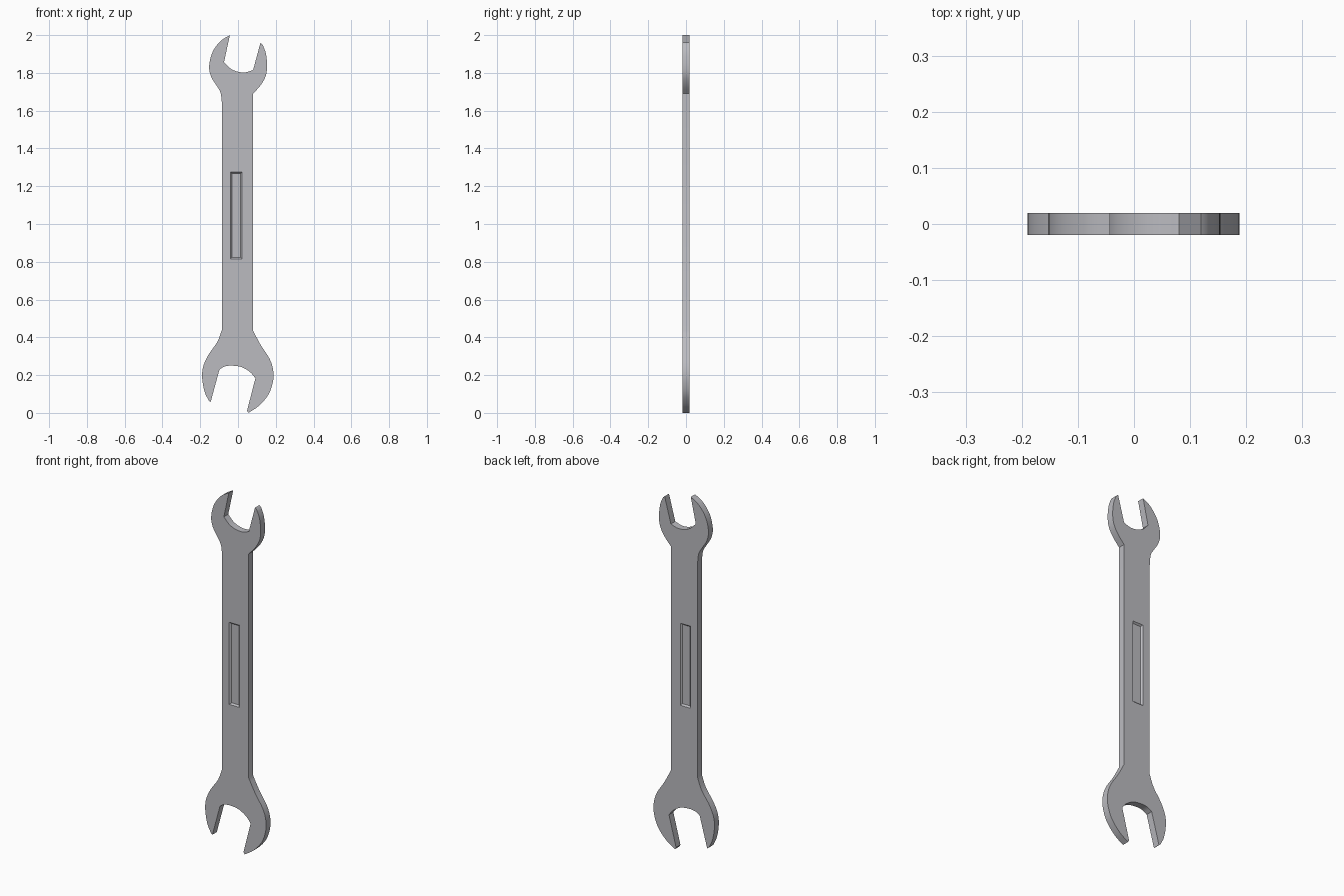
import bpy, bmesh, math
from mathutils import Vector

if "Cube" in bpy.data.objects:
    bpy.data.objects.remove(bpy.data.objects["Cube"])

HALF = 0.0193  # half thickness

steel = bpy.data.materials.new("steel_grey")
steel.diffuse_color = (0.5, 0.5, 0.53, 1)
steel.use_nodes = True
steel.node_tree.nodes["Principled BSDF"].inputs["Base Color"].default_value = steel.diffuse_color


def smooth(pts, n=4):
    """Catmull-Rom curve through the points, last point left out."""
    p = [Vector(q) for q in pts]
    p = [2 * p[0] - p[1]] + p + [2 * p[-1] - p[-2]]
    out = []
    for a, b, c, d in zip(p, p[1:], p[2:], p[3:]):
        for i in range(n):
            t = i / n
            out.append(0.5 * (2 * b + (c - a) * t + (2 * a - 5 * b + 4 * c - d) * t * t
                              + (3 * b - a - 3 * c + d) * t ** 3))
    return out


def make_object(name, bm):
    bmesh.ops.recalc_face_normals(bm, faces=bm.faces)
    me = bpy.data.meshes.new(name)
    bm.to_mesh(me)
    bm.free()
    me.materials.append(steel)
    ob = bpy.data.objects.new(name, me)
    bpy.context.collection.objects.link(ob)
    return ob


# Outline: smooth runs joined at sharp corners, anticlockwise from the upper left tip
runs = [
    # upper head, left jaw outside, ending in the handle edge
    [(-0.043, 2.0), (-0.093, 1.968), (-0.135, 1.91), (-0.153, 1.835), (-0.142, 1.78),
     (-0.115, 1.735), (-0.094, 1.70), (-0.087, 1.66), (-0.085, 1.62)],
    [(-0.085, 1.62), (-0.085, 0.44)],
    # lower head, left jaw outside
    [(-0.085, 0.44), (-0.11, 0.375), (-0.155, 0.31), (-0.183, 0.25), (-0.19, 0.19),
     (-0.178, 0.115), (-0.155, 0.065)],
    [(-0.155, 0.065), (-0.145, 0.057)],
    # lower opening
    [(-0.145, 0.057), (-0.098, 0.23)],
    [(-0.098, 0.23), (-0.07, 0.246), (-0.03, 0.25), (0.02, 0.242), (0.065, 0.215), (0.092, 0.183)],
    [(0.092, 0.183), (0.048, 0.012)],
    [(0.048, 0.012), (0.055, 0.0)],
    # lower head, right jaw outside
    [(0.055, 0.0), (0.11, 0.037), (0.16, 0.095), (0.184, 0.16), (0.187, 0.22),
     (0.168, 0.285), (0.12, 0.36), (0.08, 0.435)],
    [(0.08, 0.435), (0.08, 1.69)],
    # upper head, right jaw outside
    [(0.08, 1.69), (0.12, 1.735), (0.147, 1.785), (0.154, 1.84), (0.147, 1.905), (0.13, 1.95)],
    [(0.13, 1.95), (0.119, 1.96)],
    # upper opening
    [(0.119, 1.96), (0.08, 1.815)],
    [(0.08, 1.815), (0.04, 1.803), (0.0, 1.806), (-0.04, 1.823), (-0.074, 1.857)],
    [(-0.074, 1.857), (-0.043, 2.0)],
]
outline = []
for r in runs:
    outline += smooth(r) if len(r) > 2 else [Vector(r[0])]

bm = bmesh.new()
face = bm.faces.new([bm.verts.new((p.x, -HALF, p.y)) for p in outline])
ext = bmesh.ops.extrude_face_region(bm, geom=[face])
bmesh.ops.translate(bm, vec=(0, 2 * HALF, 0),
                    verts=[v for v in ext["geom"] if isinstance(v, bmesh.types.BMVert)])
wrench = make_object("wrench_body", bm)

# Shallow sloped recess cut into both broad faces
cutters = []
for side in (-1, 1):
    bm = bmesh.new()
    bmesh.ops.create_cube(bm, size=1)
    for v in bm.verts:
        inner = v.co.y * side < 0
        depth = HALF - 0.009 if inner else HALF + 0.009
        inset = 0.008 if inner else -0.008
        v.co = (-0.0095 + math.copysign(0.0315 - inset, v.co.x), side * depth,
                1.045 + math.copysign(0.23 - inset, v.co.z))
    cutters.append(make_object("recess_cutter", bm))

bpy.context.view_layer.objects.active = wrench
wrench.select_set(True)
for c in cutters:
    mod = wrench.modifiers.new("recess", 'BOOLEAN')
    mod.operation = 'DIFFERENCE'
    mod.solver = 'EXACT'
    mod.object = c
    bpy.ops.object.modifier_apply(modifier=mod.name)
    bpy.data.objects.remove(c)

bpy.ops.object.shade_smooth_by_angle(angle=math.radians(28))
